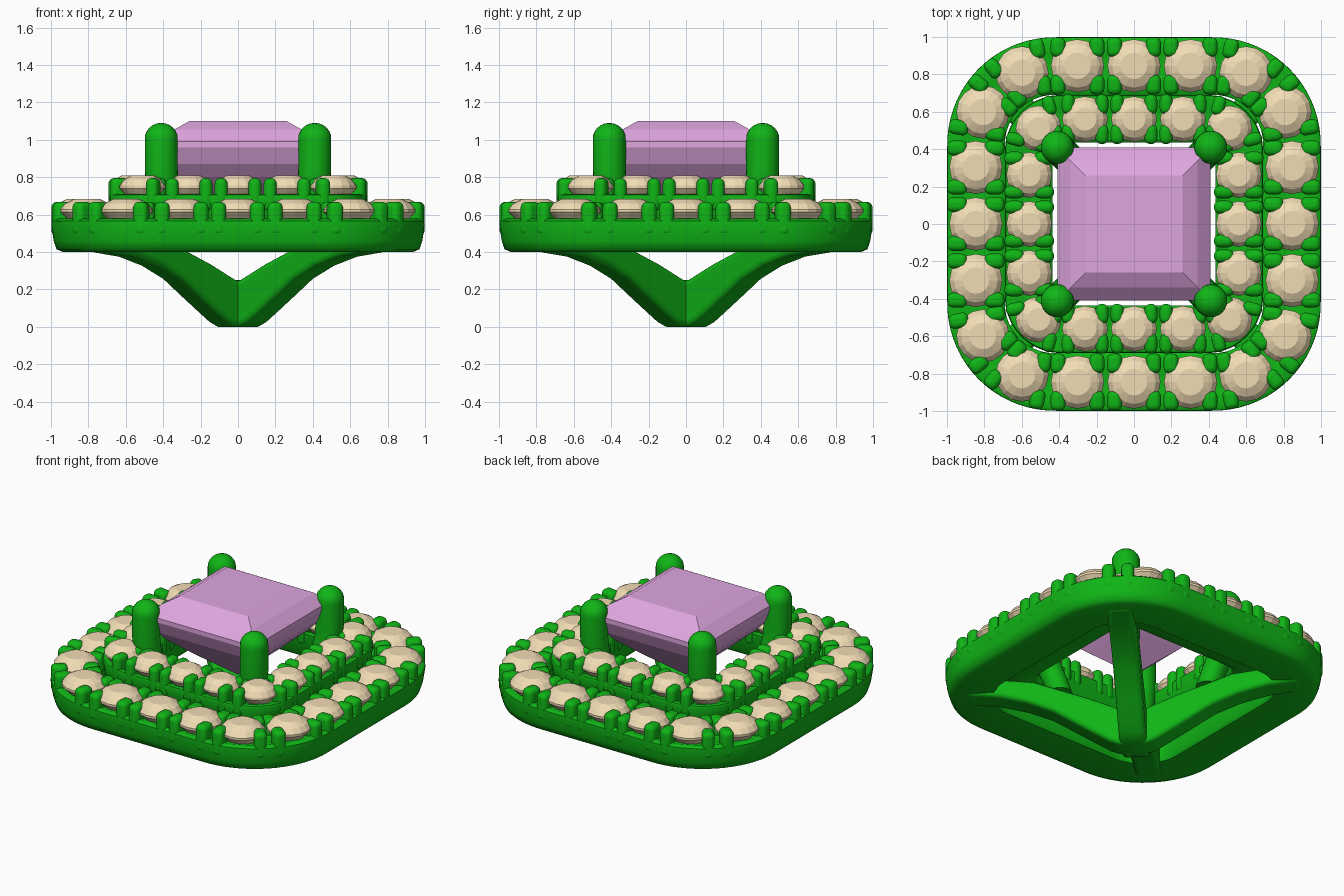
import bpy, bmesh
from math import pi, sin, cos, sqrt
from mathutils import Vector, Matrix

if "Cube" in bpy.data.objects:
    bpy.data.objects.remove(bpy.data.objects["Cube"])


def material(name, rgb):
    m = bpy.data.materials.new(name)
    m.diffuse_color = (*rgb, 1)
    m.use_nodes = True
    m.node_tree.nodes["Principled BSDF"].inputs["Base Color"].default_value = m.diffuse_color
    return m


METAL = material("green_metal", (0.005, 0.46, 0.008))
PINK = material("pink_stone", (0.74, 0.38, 0.74))
CREAM = material("cream_stone", (0.88, 0.72, 0.46))


def finish(bm, name, mat, bevel=0, smooth=True):
    bmesh.ops.recalc_face_normals(bm, faces=bm.faces)
    me = bpy.data.meshes.new(name)
    bm.to_mesh(me)
    bm.free()
    ob = bpy.data.objects.new(name, me)
    bpy.context.collection.objects.link(ob)
    me.materials.append(mat)
    if bevel:
        b = ob.modifiers.new("round", 'BEVEL')
        b.width, b.segments, b.limit_method = bevel, 4, 'ANGLE'
    if smooth:
        bpy.ops.object.select_all(action='DESELECT')
        ob.select_set(True)
        bpy.context.view_layer.objects.active = ob
        bpy.ops.object.shade_smooth_by_angle(angle=0.9)
    return ob


def loft(bm, rings, closed=False):
    """Skin equal-length rings of points; cap or close the ends."""
    vs = [[bm.verts.new(p) for p in r] for r in rings]
    n = len(vs[0])
    pairs = list(zip(vs, vs[1:])) + ([(vs[-1], vs[0])] if closed else [])
    for a, b in pairs:
        for i in range(n):
            j = (i + 1) % n
            bm.faces.new((a[i], a[j], b[j], b[i]))
    if not closed:
        bm.faces.new(vs[0])
        bm.faces.new(vs[-1])


def track(t, half, rad):
    """Point and outward normal on a rounded square; t = 0..4, whole numbers at side middles."""
    q = int(t // 1)
    s_len, arc = half - rad, rad * pi / 2
    s = (t - q) * (2 * s_len + arc)
    if s < s_len:
        p, a = Vector((half, s, 0)), 0
    elif s < s_len + arc:
        a = (s - s_len) / rad
        p = Vector((s_len + rad * cos(a), s_len + rad * sin(a), 0))
    else:
        p, a = Vector((2 * s_len + arc - s, half, 0)), pi / 2
    rot = Matrix.Rotation(q * pi / 2, 3, 'Z')
    return rot @ p, rot @ Vector((cos(a), sin(a), 0))


def circle(r, z, n, phase=0.0):
    return [Vector((r * cos(2 * pi * (i + phase) / n), r * sin(2 * pi * (i + phase) / n), z)) for i in range(n)]


def halo(name, half, rad, count, profile, top, gem_r, reach):
    # ring body
    bm = bmesh.new()
    rings = []
    for i in range(160):
        p, n = track(i / 40, half, rad)
        rings.append([p + n * d + Vector((0, 0, z)) for d, z in profile])
    loft(bm, rings, closed=True)
    finish(bm, name + "_ring", METAL)

    # paired claws between neighbouring stones
    bm = bmesh.new()
    step = 4 / count
    for i in range(count):
        for side in (-0.155, 0.155):
            p, n = track((i + 0.5 + side) * step % 4, half, rad)
            frame = Matrix.Rotation(Vector((1, 0)).angle_signed(n.xy) * -1, 4, 'Z')
            for d in (-reach, reach):
                loc = p + n * d + Vector((0, 0, top - 0.09))
                bmesh.ops.create_cube(bm, size=1, matrix=Matrix.Translation(loc) @ frame
                                      @ Matrix.Diagonal((0.105, gem_r * 0.56, 0.18, 1)))
    finish(bm, name + "_claws", METAL, bevel=0.03)

    # round brilliant stones
    bm = bmesh.new()
    for i in range(count):
        p, n = track(i * step, half, rad)
        g = top - 0.045
        rings = [circle(gem_r * k, g + z, 16) for k, z in
                 ((0.02, -0.13), (0.55, -0.075), (1, -0.01), (1, 0.005), (0.82, 0.037), (0.5, 0.06))]
        loft(bm, [[v + p for v in r] for r in rings])
    finish(bm, name + "_stones", CREAM, smooth=False)


# the two halo tiers
halo("outer_halo", 0.845, 0.42, 20,
     [(0.09, 0.40), (0.125, 0.415), (0.14, 0.46), (0.153, 0.54), (0.152, 0.565), (0.13, 0.58),
      (0.06, 0.56), (-0.06, 0.56), (-0.13, 0.58), (-0.155, 0.565), (-0.155, 0.42), (-0.14, 0.40)],
     0.668, 0.142, 0.10)
halo("inner_halo", 0.56, 0.17, 16,
     [(0.08, 0.53), (0.11, 0.56), (0.12, 0.64), (0.13, 0.69), (0.125, 0.705), (0.11, 0.71),
      (0.05, 0.69), (-0.05, 0.69), (-0.11, 0.71), (-0.125, 0.70), (-0.12, 0.55), (-0.10, 0.53)],
     0.795, 0.122, 0.08)

# diagonal basket arms meeting at the bottom
outline = [(-0.04, 0), (0.09, 0.0), (0.15, 0.025), (0.22, 0.07), (0.35, 0.155), (0.50, 0.255), (0.66, 0.325),
           (0.84, 0.375), (1.05, 0.40), (1.05, 0.50), (0.85, 0.50), (0.62, 0.47), (0.44, 0.40),
           (0.27, 0.335), (0.08, 0.25), (-0.04, 0.25)]
for k in range(4):
    turn = Matrix.Rotation(pi / 4 + k * pi / 2, 3, 'Z')
    bm = bmesh.new()
    loft(bm, [[turn @ Vector((r, y, z)) for r, z in outline] for y in (-0.085, 0.085)])
    finish(bm, f"basket_arm_{k + 1}", METAL, bevel=0.03)

    # corner prong: straight domed post, curving inward to the arm below
    bm = bmesh.new()
    spine = [(0.46, 0.42, 0.075), (0.50, 0.53, 0.08), (0.545, 0.65, 0.085), (0.572, 0.75, 0.088),
             (0.58, 0.84, 0.088), (0.58, 1.0, 0.088)]
    spine += [(0.58, 1.0 + 0.09 * sin(a * pi / 12), 0.088 * cos(a * pi / 12) + 0.002) for a in range(1, 7)]
    loft(bm, [[turn @ (v + Vector((r, 0, 0))) for v in circle(w, z, 24)] for r, z, w in spine])
    finish(bm, f"prong_{k + 1}", METAL)

# square-cut centre stone
bm = bmesh.new()
steps = [(0.01, 0.54), (0.20, 0.70), (0.31, 0.80), (0.37, 0.87), (0.41, 0.96),
         (0.41, 0.99), (0.34, 1.055), (0.26, 1.10)]
loft(bm, [circle(h * sqrt(2), z, 4, 0.5) for h, z in steps])
finish(bm, "centre_stone", PINK, smooth=False)
